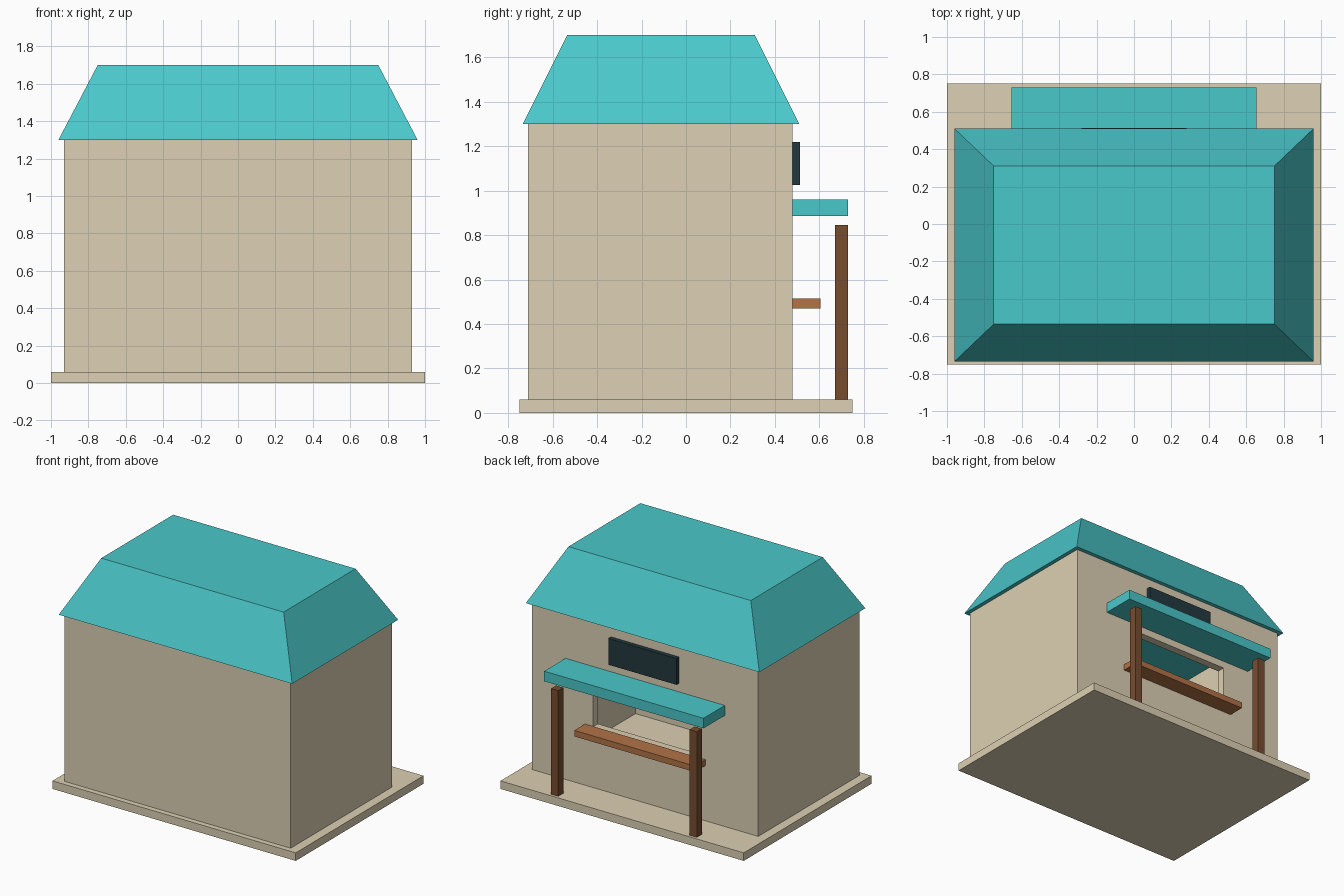
import bpy, bmesh

if "Cube" in bpy.data.objects:
    bpy.data.objects.remove(bpy.data.objects["Cube"])


def material(name, rgb):
    """Flat colour given as sRGB 0-255, stored as linear."""
    m = bpy.data.materials.new(name)
    lin = [((c / 255 + 0.055) / 1.055) ** 2.4 for c in rgb]
    m.diffuse_color = (*lin, 1)
    m.use_nodes = True
    m.node_tree.nodes["Principled BSDF"].inputs["Base Color"].default_value = m.diffuse_color
    return m


SAND = material("sand", (221, 208, 179))
TEAL = material("teal", (74, 200, 202))
DARK_WOOD = material("dark_wood", (119, 77, 48))
LIGHT_WOOD = material("light_wood", (178, 115, 70))
CHARCOAL = material("charcoal", (34, 57, 63))


def box(name, x, y, z, mat, top=None):
    """Box from x, y, z ranges; top gives other x, y ranges for its upper face."""
    bm = bmesh.new()
    tx, ty = top or (x, y)
    rings = []
    for (a, b), (c, d), h in ((x, y, z[0]), (tx, ty, z[1])):
        rings.append([bm.verts.new(p) for p in
                      ((a, c, h), (b, c, h), (b, d, h), (a, d, h))])
    low, high = rings
    bm.faces.new(low[::-1])
    bm.faces.new(high)
    for i in range(4):
        j = (i + 1) % 4
        bm.faces.new((low[i], low[j], high[j], high[i]))
    mesh = bpy.data.meshes.new(name)
    bm.to_mesh(mesh)
    bm.free()
    mesh.materials.append(mat)
    ob = bpy.data.objects.new(name, mesh)
    bpy.context.collection.objects.link(ob)
    return ob


# Ground slab
box("base_slab", (-1, 1), (-0.75, 0.75), (0, 0.06), SAND)

# Thin walls around an open room
W, FRONT, BACK, T = 0.93, -0.71, 0.48, 0.06
LOW, HIGH = 0.06, 1.30
IN = W - T
box("front_wall", (-W, W), (FRONT, FRONT + T), (LOW, HIGH), SAND)
for side, x in (("left", (-W, -IN)), ("right", (IN, W))):
    box(side + "_wall", x, (FRONT + T, BACK - T), (LOW, HIGH), SAND)

# Back wall with the serving hatch cut through it
back_wall = box("back_wall", (-W, W), (BACK - T, BACK), (LOW, HIGH), SAND)
cutter = box("hatch_cutter", (-0.43, 0.43), (BACK - 0.2, BACK + 0.2),
             (0.51, 0.83), SAND)
cutter.hide_render = True
cutter.hide_set(True)
cut = back_wall.modifiers.new("hatch", "BOOLEAN")
cut.operation = "DIFFERENCE"
cut.solver = "EXACT"
cut.object = cutter

# Tapered roof with a flat top
box("roof", (-0.96, 0.96), (-0.735, 0.51), (HIGH, 1.70), TEAL,
    top=((-0.75, 0.75), (-0.535, 0.31)))

# Awning, counter and sign board above the hatch
box("awning", (-0.655, 0.655), (BACK, 0.73), (0.885, 0.96), TEAL)
box("counter", (-0.495, 0.495), (BACK, 0.605), (0.47, 0.515), LIGHT_WOOD)
box("sign_board", (-0.28, 0.28), (BACK, 0.512), (1.025, 1.22), CHARCOAL)

# Awning posts
for side, x in (("left", (-0.60, -0.54)), ("right", (0.54, 0.60))):
    box(side + "_post", x, (0.67, 0.73), (LOW, 0.845), DARK_WOOD)
